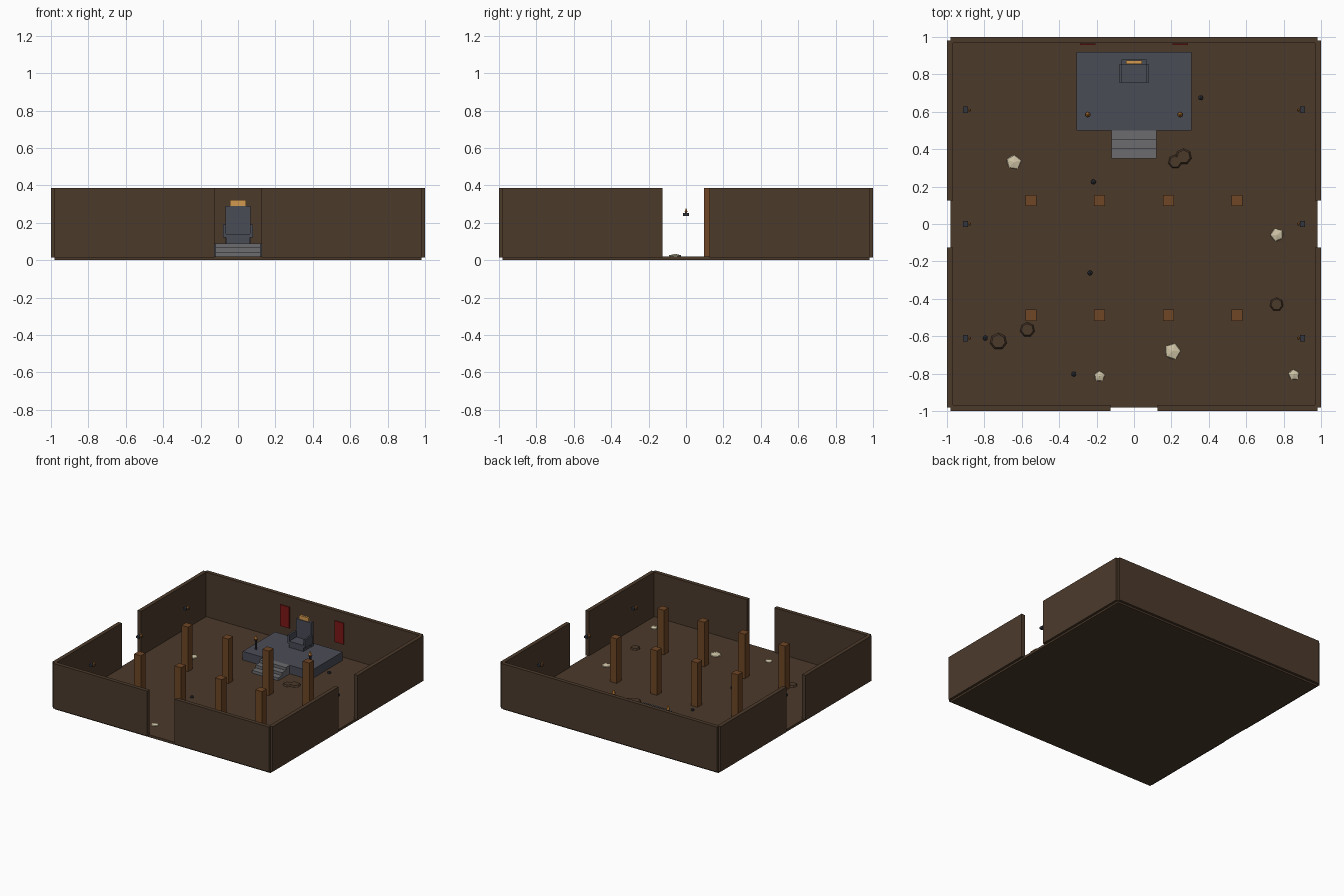
import bpy, bmesh, math, random
from mathutils import Vector

if "Cube" in bpy.data.objects:
    bpy.data.objects.remove(bpy.data.objects["Cube"])

random.seed(4)


def mat(name, hexcol):
    m = bpy.data.materials.new(name)
    c = [int(hexcol[i:i + 2], 16) / 255 for i in (0, 2, 4)]
    lin = [v / 12.92 if v <= 0.04045 else ((v + 0.055) / 1.055) ** 2.4 for v in c]
    m.diffuse_color = (*lin, 1)
    m.use_nodes = True
    m.node_tree.nodes["Principled BSDF"].inputs["Base Color"].default_value = m.diffuse_color
    return m


EARTH = mat("earth brown", "4c3a2b")
WOOD = mat("timber brown", "6e4626")
STONE = mat("dark stone", "4a4c56")
STEP = mat("grey stone", "6c6c70")
GOLD = mat("gold", "d39a50")
RED = mat("banner red", "7c1818")
BONE = mat("bone", "cfc4a6")
IRON = mat("dark iron", "34363e")
FLAME = mat("flame orange", "c8843a")


def finish(name, bm, material):
    me = bpy.data.meshes.new(name)
    bm.to_mesh(me)
    bm.free()
    me.materials.append(material)
    ob = bpy.data.objects.new(name, me)
    bpy.context.collection.objects.link(ob)
    return ob


def box(name, x, y, z, material):
    """Box from (min, max) pairs."""
    bm = bmesh.new()
    bmesh.ops.create_cube(bm, size=1)
    for v in bm.verts:
        v.co = Vector([a[0] if c < 0 else a[1] for c, a in zip(v.co, (x, y, z))])
    return finish(name, bm, material)


def cone(name, loc, r1, r2, h, sides, material):
    """Frustum standing on loc."""
    bm = bmesh.new()
    bmesh.ops.create_cone(bm, cap_ends=True, segments=sides, radius1=r1, radius2=r2, depth=h)
    bmesh.ops.translate(bm, verts=bm.verts, vec=(loc[0], loc[1], loc[2] + h / 2))
    return finish(name, bm, material)


def blob(name, loc, r, rz, material, jitter=0.0):
    """Low-poly, flattened icosphere."""
    bm = bmesh.new()
    bmesh.ops.create_icosphere(bm, subdivisions=1, radius=1)
    turn = random.uniform(0, 6.28)
    for v in bm.verts:
        k = 1 + random.uniform(-jitter, jitter)
        a = math.atan2(v.co.y, v.co.x) + turn
        d = math.hypot(v.co.x, v.co.y) * r * k
        v.co = (loc[0] + d * math.cos(a), loc[1] + d * math.sin(a), loc[2] + v.co.z * rz)
    return finish(name, bm, material)


# Floor and walls with three doorways
F, TOP, DOOR = 0.02, 0.385, 0.125
box("floor", (-0.98, 0.98), (-0.98, 0.98), (0, F), EARTH)
WZ = (0.015, TOP)
box("back_wall", (-0.98, 0.98), (0.968, 1), WZ, EARTH)
for s in (-1, 1):
    half = sorted((s * DOOR, s * 0.98))
    box("front_wall", half, (-1, -0.968), WZ, EARTH)
    for t in (-1, 1):
        box("side_wall", sorted((s * 0.968, s * 1.0)), sorted((t * DOOR, t * 0.98)), WZ, EARTH)

# Two rows of timber pillars
for px in (-0.551, -0.184, 0.184, 0.551):
    for py in (0.126, -0.488):
        box("pillar", (px - 0.03, px + 0.03), (py - 0.03, py + 0.03), (F, TOP), WOOD)

# Dais and steps
D = 0.09
box("dais", (-0.307, 0.307), (0.5, 0.92), (F, D), STONE)
for i in range(3):
    box("step", (-0.12, 0.12), (0.35 + 0.05 * i, 0.40 + 0.05 * i),
        (F, F + (D - F) * (i + 1) / 3), STEP)

# Throne
box("seat", (-0.065, 0.065), (0.757, 0.88), (D, 0.14), STONE)
box("backrest", (-0.068, 0.068), (0.85, 0.88), (D, 0.29), STONE)
box("crest", (-0.042, 0.042), (0.855, 0.873), (0.29, 0.322), GOLD)
for s in (-1, 1):
    box("armrest", sorted((s * 0.064, s * 0.08)), (0.757, 0.853), (0.12, 0.19), STONE)

# Banners and standing braziers either side of the throne
for s in (-1, 1):
    box("banner", sorted((s * 0.205, s * 0.288)), (0.957, 0.965), (0.13, 0.305), RED)
    bx, by = s * 0.247, 0.585
    cone("brazier_post", (bx, by, D), 0.008, 0.008, 0.075, 6, IRON)
    cone("brazier_bowl", (bx, by, D + 0.07), 0.009, 0.016, 0.016, 6, IRON)
    cone("brazier_flame", (bx, by, D + 0.086), 0.015, 0.003, 0.03, 5, FLAME)

# Wall torches
for s in (-1, 1):
    for ty in (-0.61, 0, 0.61):
        box("torch_bracket", sorted((s * 0.887, s * 0.914)), (ty - 0.017, ty + 0.017), (0.235, 0.252), IRON)
        box("torch_stick", sorted((s * 0.872, s * 0.89)), (ty - 0.005, ty + 0.005), (0.24, 0.262), WOOD)
        cone("torch_flame", (s * 0.88, ty, 0.258), 0.009, 0.002, 0.018, 5, FLAME)

# Bone piles
for x, y, r in ((-0.643, 0.33, 0.043), (0.765, -0.058, 0.037), (0.207, -0.68, 0.047),
                (-0.184, -0.813, 0.032), (0.855, -0.806, 0.032)):
    blob("bone_pile", (x, y, F), r, 0.014, BONE, 0.08)

# Low earth mounds
for x, y, r in ((-0.725, -0.628, 0.046), (-0.57, -0.565, 0.04), (0.762, -0.43, 0.037),
                (0.22, 0.333, 0.038), (0.265, 0.36, 0.044)):
    cone("earth_mound", (x, y, F), r, r * 0.8, 0.012, 7, EARTH)

# Scattered dark stones
for x, y in ((0.357, 0.675), (-0.217, 0.225), (-0.235, -0.262), (-0.795, -0.61), (-0.322, -0.802)):
    blob("loose_stone", (x, y, F + 0.008), 0.015, 0.013, IRON)
